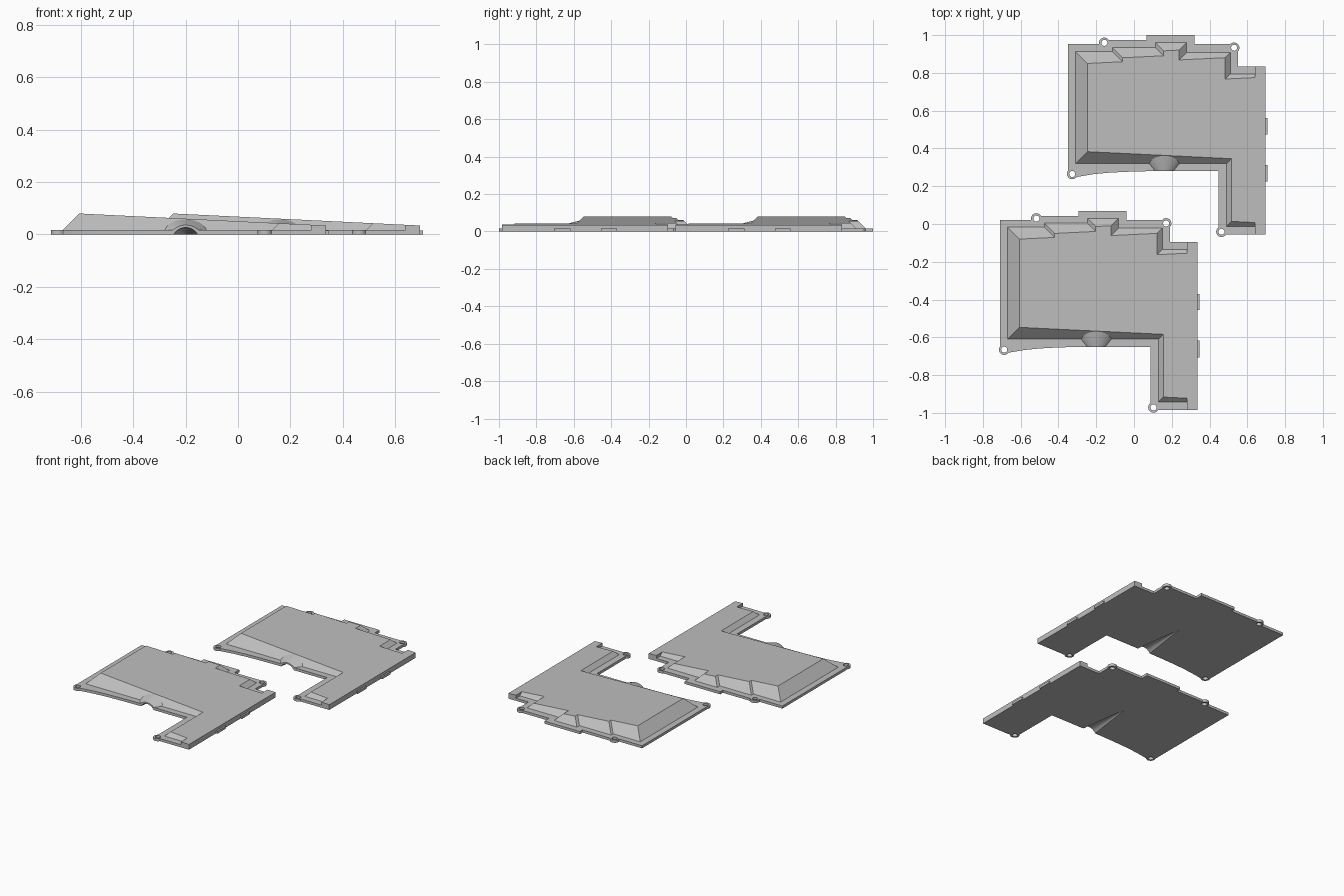
import bpy, bmesh, math

if "Cube" in bpy.data.objects:
    bpy.data.objects.remove(bpy.data.objects["Cube"])

FLANGE = 0.017                      # thickness of the flat rim
AX, FRONT = -0.2, -0.65             # cable arch centre and front edge

grey = bpy.data.materials.new("light_grey")
grey.diffuse_color = (0.52, 0.52, 0.52, 1)
grey.use_nodes = True
grey.node_tree.nodes["Principled BSDF"].inputs["Base Color"].default_value = grey.diffuse_color


def loft(name, rings):
    """Closed solid through rings with equal point counts."""
    bm = bmesh.new()
    vs = [[bm.verts.new(p) for p in r] for r in rings]
    n = len(rings[0])
    for a, b in zip(vs, vs[1:]):
        for i in range(n):
            j = (i + 1) % n
            bm.faces.new((a[i], a[j], b[j], b[i]))
    bm.faces.new(vs[0])
    bm.faces.new(vs[-1])
    bmesh.ops.recalc_face_normals(bm, faces=bm.faces)
    me = bpy.data.meshes.new(name)
    bm.to_mesh(me)
    bm.free()
    me.materials.append(grey)
    ob = bpy.data.objects.new(name, me)
    bpy.context.collection.objects.link(ob)
    return ob


def prism(name, pts, z0, z1):
    return loft(name, [[(x, y, z) for x, y in pts] for z in (z0, z1)])


def disc(name, x, y, r, z0, z1, n=24):
    pts = [(x + r * math.cos(2 * math.pi * i / n),
            y + r * math.sin(2 * math.pi * i / n)) for i in range(n)]
    return prism(name, pts, z0, z1)


def box(name, x0, x1, y0, y1, z0, z1):
    return prism(name, [(x0, y0), (x1, y0), (x1, y1), (x0, y1)], z0, z1)


def combine(body, part, op):
    m = body.modifiers.new(op.lower(), 'BOOLEAN')
    m.operation, m.solver, m.object = op, 'EXACT', part
    bpy.context.view_layer.objects.active = body
    bpy.ops.object.modifier_apply(modifier=m.name)
    bpy.data.objects.remove(part)


# Flat rim outline
rim = [(-.71, .022), (-.71, -.665), (-.687, -.69), (-.664, -.681), (-.58, -.667),
       (-.5, -.659), (-.41, -.654), (-.315, -.651), (-.25, FRONT), (.087, FRONT),
       (.087, -.97), (.103, -.985), (.336, -.985), (.336, -.095), (.19, -.095),
       (.19, .022), (-.04, .022), (-.04, .07), (-.295, .07), (-.295, .043),
       (-.515, .043), (-.515, .022)]
cover = prism("front_cover", rim, 0, FLANGE)

# Raised housing: base point plus inward direction of its 45 degree walls
raised = [(-.67, -.017, 1, -1), (-.474, -.017, 1, -1), (-.474, .004, 1, -1),
          (-.246, .004, 1, -1), (-.246, .03, 1, -1), (-.082, .03, -1, -1),
          (-.082, -.022, -1, -1), (.15, -.022, -1, -1), (.15, -.135, -1, -1),
          (.28, -.135, 0, -1), (.28, -.095, 0, 0), (.336, -.095, 0, 0),
          (.336, -.985, 0, 0), (.28, -.985, 0, 0), (.28, -.942, 0, 1),
          (.13, -.942, 1, 1), (.13, -.61, 1, 1), (-.67, -.61, 1, 1)]
SLOPE = 0.0487                      # the lid falls gently towards +x


def lid_point(x, y, sx, sy):
    d = (0.063 - SLOPE * (x + 0.606)) / (1 + SLOPE * sx)
    return (x + sx * d, y + sy * d, FLANGE + d)


housing = loft("housing", [[(x, y, .005) for x, y, _, _ in raised],
                           [(x, y, FLANGE) for x, y, _, _ in raised],
                           [lid_point(*p) for p in raised]])
combine(cover, housing, 'UNION')


# Flared arch over the cable opening
def arch(y, w, top, n=16):
    h = top - FLANGE
    r = (w * w + h * h) / (2 * h)
    a = math.asin(w / r)
    pts = [(AX + r * math.sin(t), y, top - r + r * math.cos(t))
           for t in (a * (2 * i / n - 1) for i in range(n + 1))]
    return pts + [(AX + w, y, .006), (AX - w, y, .006)]


combine(cover, loft("arch", [arch(FRONT, .048, .036), arch(-.61, .08, .048),
                             arch(-.565, .112, .059)]), 'UNION')

# Screw tabs and edge clips
tabs = [(-.687, -.665), (.103, -.971), (.17, .003), (-.517, .029)]
for x, y in tabs:
    combine(cover, disc("tab", x, y, .028, 0, FLANGE), 'UNION')
for y0, y1 in ((-.455, -.37), (-.706, -.617)):
    combine(cover, box("clip", .32, .346, y0, y1, 0, .016), 'UNION')

# Screw holes
for x, y in tabs:
    combine(cover, disc("hole", x, y, .016, -.05, .05), 'DIFFERENCE')


# Tapering cable groove on the underside
def groove_ring(y, n=32):
    k = (y + .32) / (FRONT + .32)
    return [(AX + .0527 * k * math.cos(2 * math.pi * i / n), y,
             k * (-.026 + .0527 * math.sin(2 * math.pi * i / n))) for i in range(n)]


combine(cover, loft("groove", [groove_ring(-.67), groove_ring(-.322)]), 'DIFFERENCE')

bpy.ops.object.select_all(action='DESELECT')
cover.select_set(True)
bpy.context.view_layer.objects.active = cover
bpy.ops.object.shade_smooth_by_angle(angle=math.radians(25))

# Second identical cover, set behind and to the right
back = cover.copy()
back.data = cover.data.copy()
back.name = "back_cover"
back.location = (.36, .93, 0)
bpy.context.collection.objects.link(back)
